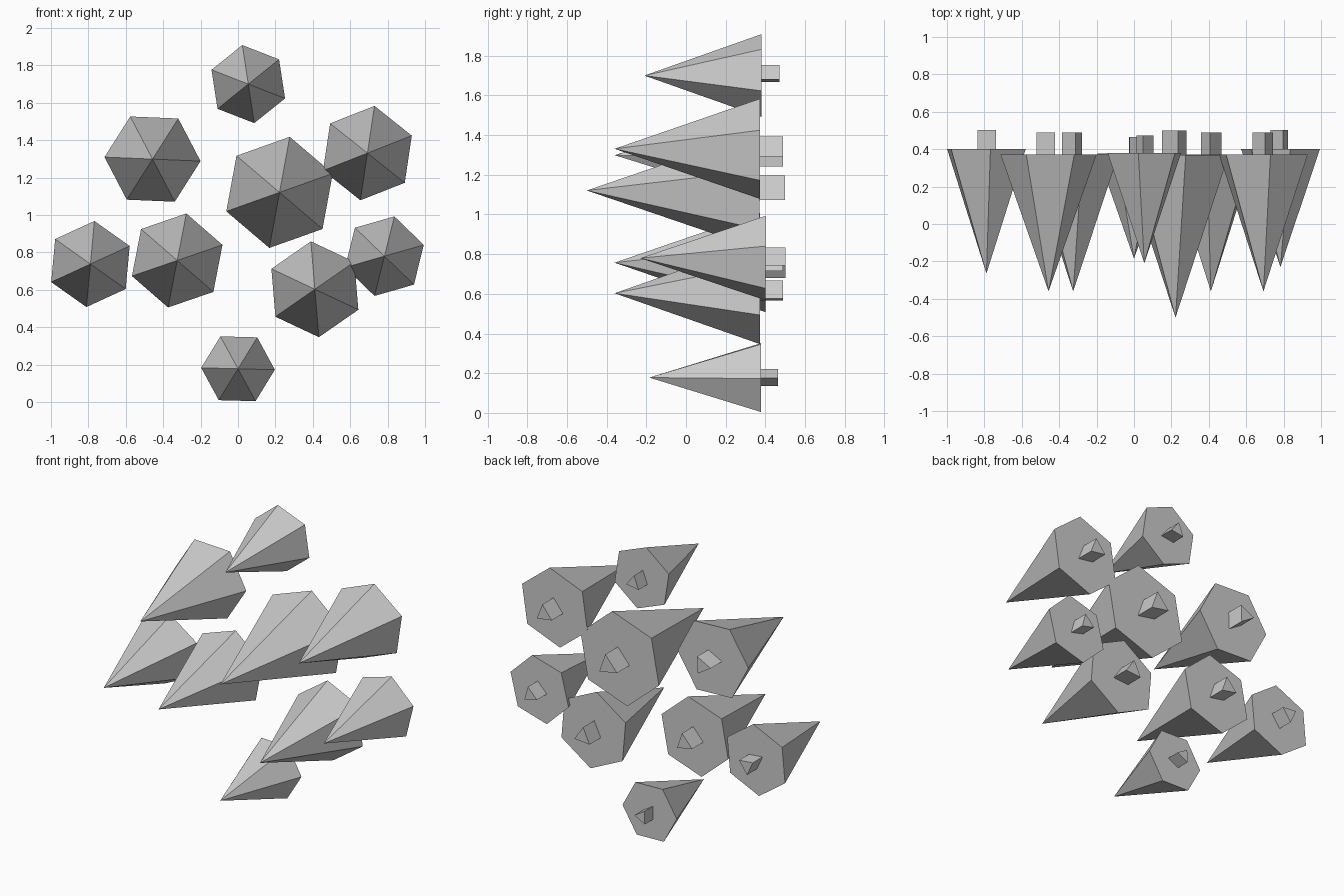
import bpy, bmesh, math

if "Cube" in bpy.data.objects:
    bpy.data.objects.remove(bpy.data.objects["Cube"])


def ring(bm, x, y, z, r, sides, angle):
    """Polygon of vertices in an xz plane at depth y."""
    return [bm.verts.new((x + r * math.cos(angle + i * math.tau / sides), y,
                          z + r * math.sin(angle + i * math.tau / sides)))
            for i in range(sides)]


def finish(bm, name):
    bmesh.ops.recalc_face_normals(bm, faces=bm.faces[:])
    mesh = bpy.data.meshes.new(name)
    bm.to_mesh(mesh)
    bm.free()
    bpy.context.collection.objects.link(bpy.data.objects.new(name, mesh))


def spike(name, x, z, r, deg, tip_y, base_y):
    # six-sided point facing the front
    bm = bmesh.new()
    base = ring(bm, x, base_y, z, r, 6, math.radians(deg))
    tip = bm.verts.new((x, tip_y, z))
    bm.faces.new(base)
    for i in range(6):
        bm.faces.new((base[i], base[(i + 1) % 6], tip))
    finish(bm, name)


def stem(name, x, z, r, deg, y0, y1):
    # three-sided peg behind the spike
    bm = bmesh.new()
    a = ring(bm, x, y0, z, r, 3, math.radians(deg))
    b = ring(bm, x, y1, z, r, 3, math.radians(deg))
    bm.faces.new(a)
    bm.faces.new(b)
    for i in range(3):
        j = (i + 1) % 3
        bm.faces.new((a[i], a[j], b[j], b[i]))
    finish(bm, name)


# x, z, radius, rotation, tip y, base y, stem end y
SPIKES = [
    (0.055, 1.700, 0.211, 98.7, -0.21, 0.38, 0.472),
    (-0.457, 1.299, 0.257, 57.6, -0.36, 0.372, 0.488),
    (0.222, 1.121, 0.302, 79.6, -0.50, 0.37, 0.50),
    (0.692, 1.331, 0.255, 81.5, -0.36, 0.372, 0.488),
    (-0.789, 0.738, 0.231, 24.7, -0.265, 0.40, 0.502),
    (-0.325, 0.757, 0.256, 79.0, -0.36, 0.372, 0.488),
    (0.411, 0.603, 0.257, 94.8, -0.36, 0.372, 0.488),
    (0.783, 0.780, 0.219, 76.0, -0.23, 0.40, 0.502),
    (0.000, 0.178, 0.197, -1.5, -0.185, 0.377, 0.464),
]

for n, (x, z, r, deg, tip, base, end) in enumerate(SPIKES, 1):
    spike(f"spike_{n}", x, z, r, deg, tip, base)
    stem(f"stem_{n}", x, z, r * 0.25, deg, base - 0.005, end)
